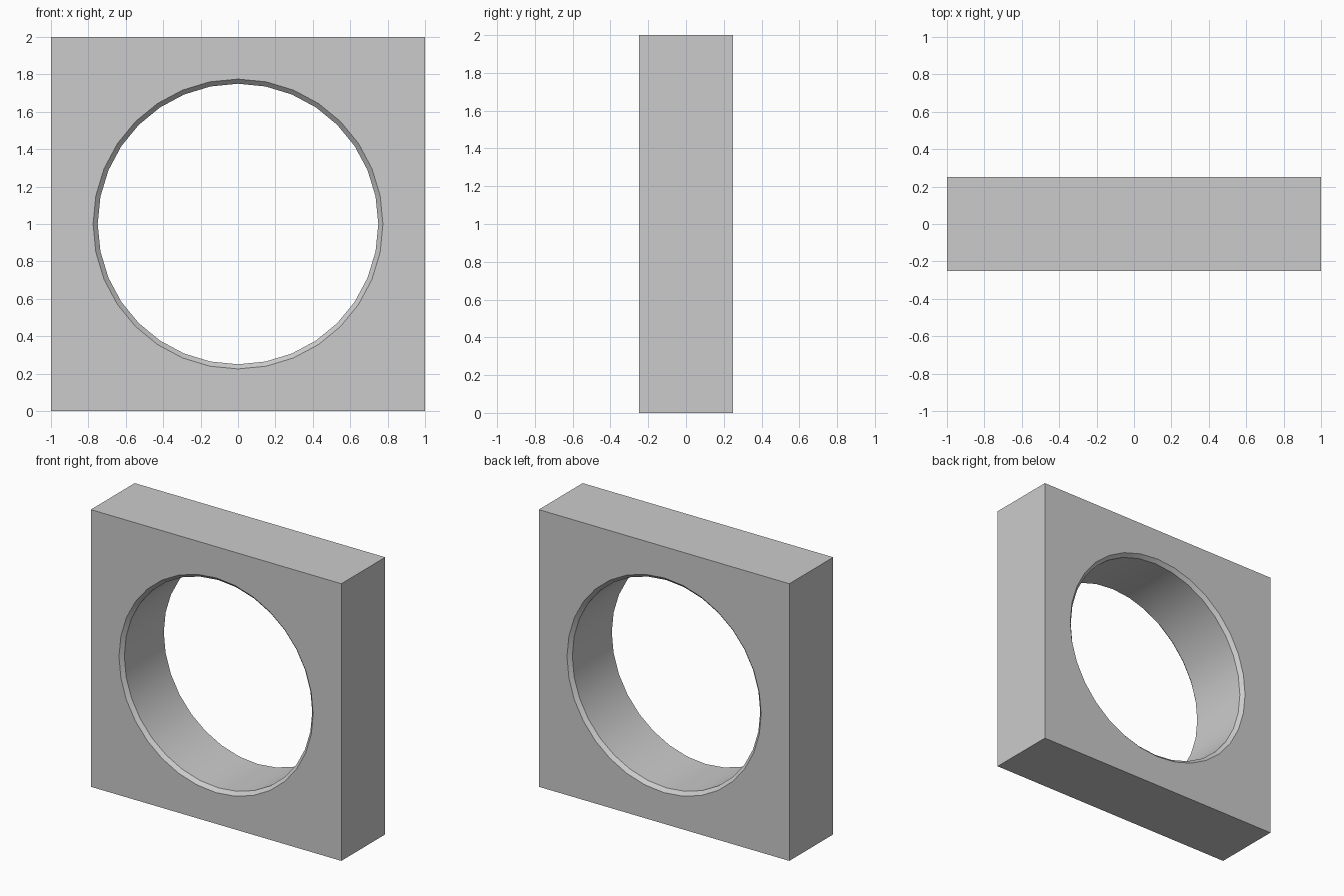
import bpy, bmesh
from math import sin, cos, pi

if "Cube" in bpy.data.objects:
    bpy.data.objects.remove(bpy.data.objects["Cube"])

N = 32                 # sides of the round hole
HALF, DEPTH = 1.0, 0.25
R, CH = 0.75, 0.025    # hole radius and chamfer

bm = bmesh.new()


def ring(r, y):
    return [bm.verts.new((r * cos(2 * pi * i / N), y, 1 + r * sin(2 * pi * i / N)))
            for i in range(N)]


def square(y):
    return [bm.verts.new((sx * HALF, y, 1 + sz * HALF))
            for sx, sz in ((1, 1), (-1, 1), (-1, -1), (1, -1))]


# hole wall with a chamfer at both mouths
rings = [ring(R + CH, -DEPTH), ring(R, -DEPTH + CH),
         ring(R, DEPTH - CH), ring(R + CH, DEPTH)]
wall = []
for a, b in zip(rings, rings[1:]):
    for i in range(N):
        j = (i + 1) % N
        wall.append(bm.faces.new((a[i], a[j], b[j], b[i])))

# front and back faces: four panels each, from a square side to its arc
front, back = square(-DEPTH), square(DEPTH)
for corners, mouth in ((front, rings[0]), (back, rings[3])):
    for k in range(4):
        start = N // 8 + k * N // 4
        arc = [mouth[(start + i) % N] for i in range(N // 4 + 1)]
        bm.faces.new([corners[k]] + arc + [corners[(k + 1) % 4]])

# outer sides
for k in range(4):
    m = (k + 1) % 4
    bm.faces.new((front[k], front[m], back[m], back[k]))

bmesh.ops.recalc_face_normals(bm, faces=bm.faces)
mesh = bpy.data.meshes.new("square_block_with_hole")
bm.to_mesh(mesh)
bm.free()
block = bpy.data.objects.new("square_block_with_hole", mesh)
bpy.context.collection.objects.link(block)

# smooth hole wall, sharp chamfer and block edges
bpy.context.view_layer.objects.active = block
block.select_set(True)
bpy.ops.object.shade_smooth_by_angle(angle=pi / 6)
